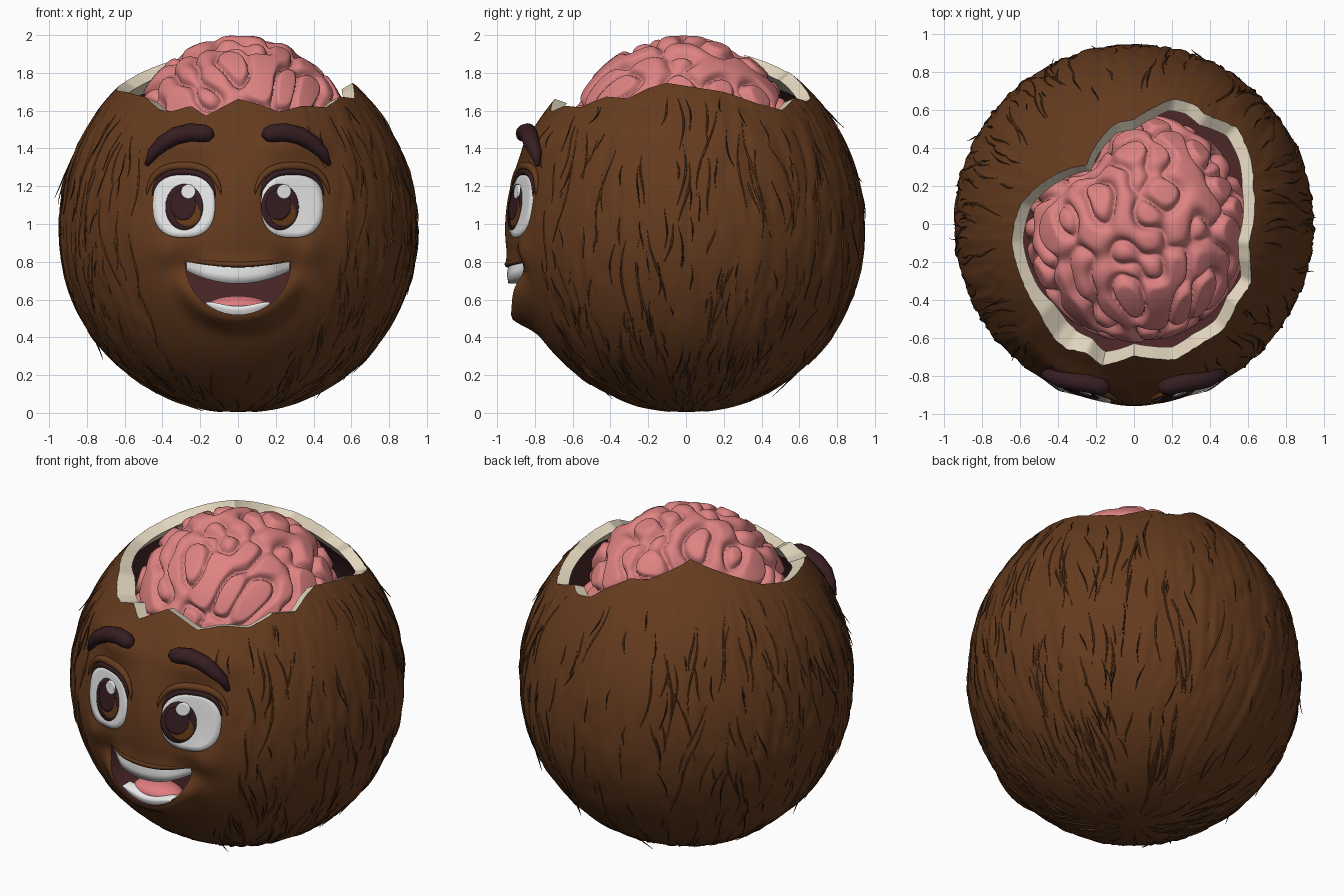
import bpy, bmesh, math, random
from math import sin, cos, pi, exp, sqrt
from mathutils import Vector, noise

if "Cube" in bpy.data.objects:
    bpy.data.objects.remove(bpy.data.objects["Cube"])

random.seed(7)

def mat(name, r, g, b):
    m = bpy.data.materials.new(name)
    m.diffuse_color = [((c / 255 + .055) / 1.055) ** 2.4 for c in (r, g, b)] + [1]
    m.use_nodes = True
    m.node_tree.nodes["Principled BSDF"].inputs["Base Color"].default_value = m.diffuse_color
    return m

HUSK = mat("husk brown", 101, 59, 30)
CREAM = mat("flesh cream", 226, 214, 190)
INSIDE = mat("dark inside", 78, 40, 41)
PINK = mat("brain pink", 222, 130, 130)
WHITE = mat("white", 240, 240, 240)
IRIS = mat("iris brown", 98, 56, 24)
DARK = mat("brow dark", 54, 30, 34)
FIBRE = mat("fibre dark", 50, 30, 18)
TONGUE = mat("tongue pink", 224, 124, 128)

def make(name, bm, *mats):
    me = bpy.data.meshes.new(name)
    bm.to_mesh(me)
    bm.free()
    for m in mats:
        me.materials.append(m)
    for p in me.polygons:
        p.use_smooth = True
    ob = bpy.data.objects.new(name, me)
    bpy.context.collection.objects.link(ob)
    return ob

# Shell surface: ellipsoid plus sculpted face bumps
A, ZC = .95, .96
def half_height(up): return 1.03 if up else .955
def clamp(v): return min(1, max(0, v))
def bell(x, z, cx, cz, sx, sz): return exp(-((x - cx) / sx) ** 2 - ((z - cz) / sz) ** 2)

def bumps(x, z):
    q = sqrt((x / .28) ** 2 + ((z - .79) / .27) ** 2)
    b = .088 * clamp((.85 - z) / .35) * exp(-(max(q - 1.08, 0) / .2) ** 2)
    b += .01 * bell(x, z, 0, 1.05, .12, .25)
    ax = abs(x)
    b += .025 * bell(ax, z, .39, .86, .07, .08) + .045 * bell(ax, z, .3, 1.43, .2, .08)
    b -= .05 * bell(ax, z, .28, .76, .08, .08)
    return b - .028 * bell(ax, z, .29, 1.1, .18, .18)

def front_y(x, z):
    zz = (z - ZC) / half_height(z > ZC)
    return -sqrt(max(A * A * (1 - zz * zz) - x * x, 0)) - bumps(x, z)

def bare(x, y, z):
    return 1 if y > 0 else clamp(((x / .55) ** 2 + ((z - .95) / .72) ** 2 - .8) * 3)

def surf(phi, th, k=1.0):
    x, y = k * A * sin(th) * cos(phi), k * A * sin(th) * sin(phi)
    z = ZC + k * half_height(th < pi / 2) * cos(th)
    if k == 1:
        r = noise.noise((cos(phi) * 16, sin(phi) * 16, th * 2))
        d = 1 + (.008 * r - .01 * max(0, 1 - abs(r) * 5)) * bare(x, y, z) * sin(th)
        x, y = x * d, y * d
        if y < 0:
            y -= bumps(x, z)
    return Vector((x, y, z))

# Broken rim outline seen from above
RIM = [(-.17, -.745), (0, -.695), (.1, -.71), (.22, -.715), (.34, -.64), (.47, -.56), (.54, -.42), (.62, -.31),
       (.61, -.2), (.605, -.1), (.63, 0), (.63, .2), (.61, .37), (.54, .51), (.38, .575), (.3, .64), (.21, .66),
       (.1, .61), (0, .55), (-.1, .53), (-.16, .47), (-.25, .31), (-.45, .24), (-.6, .1), (-.645, -.1),
       (-.59, -.3), (-.49, -.48), (-.42, -.61), (-.35, -.66), (-.25, -.68)]
POLAR = sorted((math.atan2(y, x) % (2 * pi), math.hypot(x, y)) for x, y in RIM)
POLAR = [(POLAR[-1][0] - 2 * pi, POLAR[-1][1])] + POLAR + [(POLAR[0][0] + 2 * pi, POLAR[0][1])]

def rim_angle(phi):
    phi %= 2 * pi
    for (a, r), (b, s) in zip(POLAR, POLAR[1:]):
        if a <= phi <= b:
            return math.asin((r + (s - r) * (phi - a) / (b - a)) / A)
    return .7

# Shell: outer husk, cream broken edge, hollow cup
N, M, CUP = 256, 96, 8
bm = bmesh.new()
cols = []
for i in range(N):
    phi = 2 * pi * i / N
    t0 = rim_angle(phi)
    col = [surf(phi, t0 + (pi - t0) * j / M) for j in range(M - 1, -1, -1)]
    wide = exp(-((phi - 4.1) / .25) ** 2)
    k = .935 - .04 * wide
    t1 = t0 * (.96 - .04 * wide)
    col += [surf(phi, t1 + (1.25 - t1) * j / CUP, k) for j in range(CUP + 1)]
    cols.append([bm.verts.new(p) for p in col])
bottom, floor = bm.verts.new((0, 0, .005)), bm.verts.new((0, 0, 1.22))
for i in range(N):
    a, b = cols[i], cols[(i + 1) % N]
    bm.faces.new((bottom, b[0], a[0]))
    for j in range(len(a) - 1):
        f = bm.faces.new((a[j], b[j], b[j + 1], a[j + 1]))
        f.material_index = 0 if j < M - 1 else 1 if j < M + 2 else 2
    bm.faces.new((a[-1], b[-1], floor)).material_index = 2
bmesh.ops.recalc_face_normals(bm, faces=bm.faces)
shell = make("coconut_shell", bm, HUSK, CREAM, INSIDE)

# Mouth opening cut into the shell
def lip_top(x): return .772 + .03 * (x / .28) ** 2
def lip_bottom(x): return .80 - .28 * sqrt(max(0, 1 - (x / .28) ** 2))
outline = [(.28 * cos(pi + pi * i / 32), .80 - .28 * sin(pi * i / 32)) for i in range(33)]
outline += [(x, lip_top(x)) for x in [.28 - .56 * i / 16 for i in range(1, 16)]]
bm = bmesh.new()
face = bm.faces.new([bm.verts.new((x, -1.1, z)) for x, z in outline])
ext = bmesh.ops.extrude_face_region(bm, geom=[face])
bmesh.ops.translate(bm, vec=(0, .42, 0), verts=[v for v in ext["geom"] if isinstance(v, bmesh.types.BMVert)])
bmesh.ops.recalc_face_normals(bm, faces=bm.faces)
cutter = make("mouth_cutter", bm, INSIDE)
cutter.hide_render = True
mod = shell.modifiers.new("mouth", 'BOOLEAN')
mod.operation, mod.solver, mod.object = 'DIFFERENCE', 'EXACT', cutter
mod.material_mode = 'TRANSFER'
bpy.context.view_layer.objects.active = shell
shell.select_set(True)
bpy.ops.object.modifier_apply(modifier=mod.name)
bpy.data.objects.remove(cutter)
bpy.ops.object.shade_smooth_by_angle(angle=math.radians(45))

# Teeth: strips following the mouth edges
def teeth(name, half, low, high, back, flip):
    bm = bmesh.new()
    rows = []
    for i in range(33):
        x = half * (i / 16 - 1)
        lo, hi = low(x), high(x)
        prof = [(0, hi), (-.006, (lo + hi) / 2), (0, lo)]
        prof = [(.07, lo)] + prof[::-1] if not flip else [(0, lo), (-.006, (lo + hi) / 2), (0, hi), (.07, hi)]
        rows.append([bm.verts.new((x, front_y(x, z) + back + .15 * x * x + d, z)) for d, z in prof])
    for a, b in zip(rows, rows[1:]):
        for j in range(3):
            bm.faces.new((a[j], b[j], b[j + 1], a[j + 1]))
    make(name, bm, WHITE)
teeth("upper_teeth", .272, lambda x: max(lip_top(x) - .088 * (1 - 6 * x * x), lip_bottom(x)),
      lambda x: lip_top(x) + .005, .012, False)
teeth("lower_teeth", .17, lip_bottom, lambda x: lip_bottom(x) + .045 * (1 - (x / .18) ** 4), .02, True)

# Tongue
bm = bmesh.new()
bmesh.ops.create_uvsphere(bm, u_segments=32, v_segments=16, radius=1)
for v in bm.verts:
    v.co = (v.co.x * .16, -.79 + v.co.y * .1, .565 + v.co.z * .055)
make("tongue", bm, TONGUE)

# Eyes: thin discs lying on the face
def disc(name, cx, cz, a, b, off, m, power=1.0):
    bm = bmesh.new()
    rings = []
    for r, o in [(1, -.012), (1, off)] + [(k / 6, off) for k in (5, 4, 3, 2, 1)]:
        ring = []
        for i in range(48):
            c, s = cos(2 * pi * i / 48), sin(2 * pi * i / 48)
            x = cx + r * a * math.copysign(abs(c) ** power, c)
            z = cz + r * b * math.copysign(abs(s) ** power, s)
            ring.append(bm.verts.new((x, front_y(x, z) - o, z)))
        rings.append(ring)
    for p, q in zip(rings, rings[1:]):
        for i in range(48):
            bm.faces.new((p[i], p[(i + 1) % 48], q[(i + 1) % 48], q[i]))
    bm.faces.new(rings[-1])
    make(name, bm, m)

# Tubes for lashes, lids, brows, lip and fibres
def tube(bm, pts, radii, sides):
    rings = []
    for i, p in enumerate(pts):
        t = (pts[min(i + 1, len(pts) - 1)] - pts[max(i - 1, 0)]).normalized()
        s = t.cross(p - Vector((0, 0, ZC))).normalized()
        n = s.cross(t)
        rings.append([bm.verts.new(p + radii[i] * (s * cos(2 * pi * k / sides) + n * sin(2 * pi * k / sides)))
                      for k in range(sides)])
    for a, b in zip(rings, rings[1:]):
        for k in range(sides):
            bm.faces.new((a[k], a[(k + 1) % sides], b[(k + 1) % sides], b[k]))
    bm.faces.new(rings[0][::-1])
    bm.faces.new(rings[-1])

def face_tube(name, path, radii, off, m):
    bm = bmesh.new()
    tube(bm, [Vector((x, front_y(x, z) - off, z)) for x, z in path], radii, 12)
    bmesh.ops.recalc_face_normals(bm, faces=bm.faces)
    make(name, bm, m)

taper = [.004 + sin(pi * i / 24) ** .6 for i in range(25)]
face_tube("upper_lip", [(x, lip_top(x) + .014) for x in [.32 * (i / 12 - 1) for i in range(25)]],
          [.016 * k for k in taper], -.009, HUSK)

BROW = [(.485, 1.31, .012), (.45, 1.375, .032), (.40, 1.425, .042), (.33, 1.467, .047),
        (.25, 1.485, .049), (.18, 1.48, .047), (.145, 1.472, .036), (.128, 1.468, .01)]
for side, sx, ix in (("left", -1, -.285), ("right", 1, .222)):
    ex = sx * .287
    disc(side + "_eye_white", ex, 1.1, .165, .172, .012, WHITE, .8)
    disc(side + "_iris_rim", ix, 1.09, .1, .122, .016, DARK)
    disc(side + "_iris", ix + .018, 1.055, .07, .07, .019, IRIS)
    disc(side + "_pupil", ix - .006, 1.1, .066, .08, .022, DARK)
    disc(side + "_eye_glint", ix + .022, 1.172, .038, .038, .025, WHITE)
    arc = [pi * (.06 + .88 * i / 24) for i in range(25)]
    for part, grow, rad, m in (("lash", .004, .018, DARK), ("eyelid", .035, .022, HUSK)):
        path = [(ex + (.165 + grow) * math.copysign(abs(cos(t)) ** .8, cos(t)),
                 1.1 + (.172 + grow) * sin(t) ** .8) for t in arc]
        face_tube(side + "_" + part, path, [rad * k for k in taper], .006, m)
    face_tube(side + "_eyebrow", [(sx * x, z) for x, z, r in BROW], [r for x, z, r in BROW], .035, DARK)

# Brain: ellipsoid with a notch and folded grooves
waves = []
for _ in range(24):
    d = Vector([random.gauss(0, 1) for _ in range(3)]).normalized()
    waves.append((d * 29, random.uniform(0, 2 * pi)))
bm = bmesh.new()
bmesh.ops.create_icosphere(bm, subdivisions=7, radius=1)
for v in bm.verts:
    d = v.co.copy()
    ang = math.atan2(d.y, d.x)
    w = math.hypot(d.x, d.y)
    notch = 1 - .32 * w * exp(-((ang - 2.2) / .38) ** 2)
    p = Vector((d.x * .59 * notch, d.y * .605 * notch, d.z * .58))
    if d.z > -.45:
        f = sum(cos(k.dot(p) + o) for k, o in waves) / sqrt(12)
        h = 1 - (1 - min(abs(f) / 1.2, 1)) ** 2
        p -= d * .055 * (1 - h)
    v.co = (p.x + .015, p.y - .02, max(p.z + 1.42, 1.2))
make("brain", bm, PINK)

# Husk fibres: dark loose hairs with lifted tips, and flat brown strands
def fibres(name, total, lifts, radius, longest, m):
    bm = bmesh.new()
    count = 0
    while count < total:
        phi, th = random.uniform(0, 2 * pi), random.uniform(.75, 2.8)
        length, drift = random.uniform(.08, longest), random.gauss(0, .15)
        p = surf(phi, th)
        if th < rim_angle(phi) + .05 or bare(*p) < .6 or random.random() > .3 + abs(cos(phi)):
            continue
        lift, pts = random.choice(lifts), []
        for j in range(9):
            u = j / 8
            a = phi + (drift * u + .06 * sin(4 * u + phi * 9)) * length / max(sin(th), .3)
            q = surf(a, min(th + length * u, 3.05))
            pts.append(q + (q - Vector((0, 0, ZC))).normalized() * (.001 + lift * u * u))
        tube(bm, pts, [radius * (1.05 - abs(j / 4 - 1) * .8) for j in range(9)], 4)
        count += 1
    for v in bm.verts:
        v.co.z = max(v.co.z, 0)
    bmesh.ops.recalc_face_normals(bm, faces=bm.faces)
    make(name, bm, m)
fibres("loose_fibres", 190, (0, 0, .004, .012, .035), .004, .24, FIBRE)
fibres("flat_strands", 300, (0, .002), .006, .5, HUSK)
